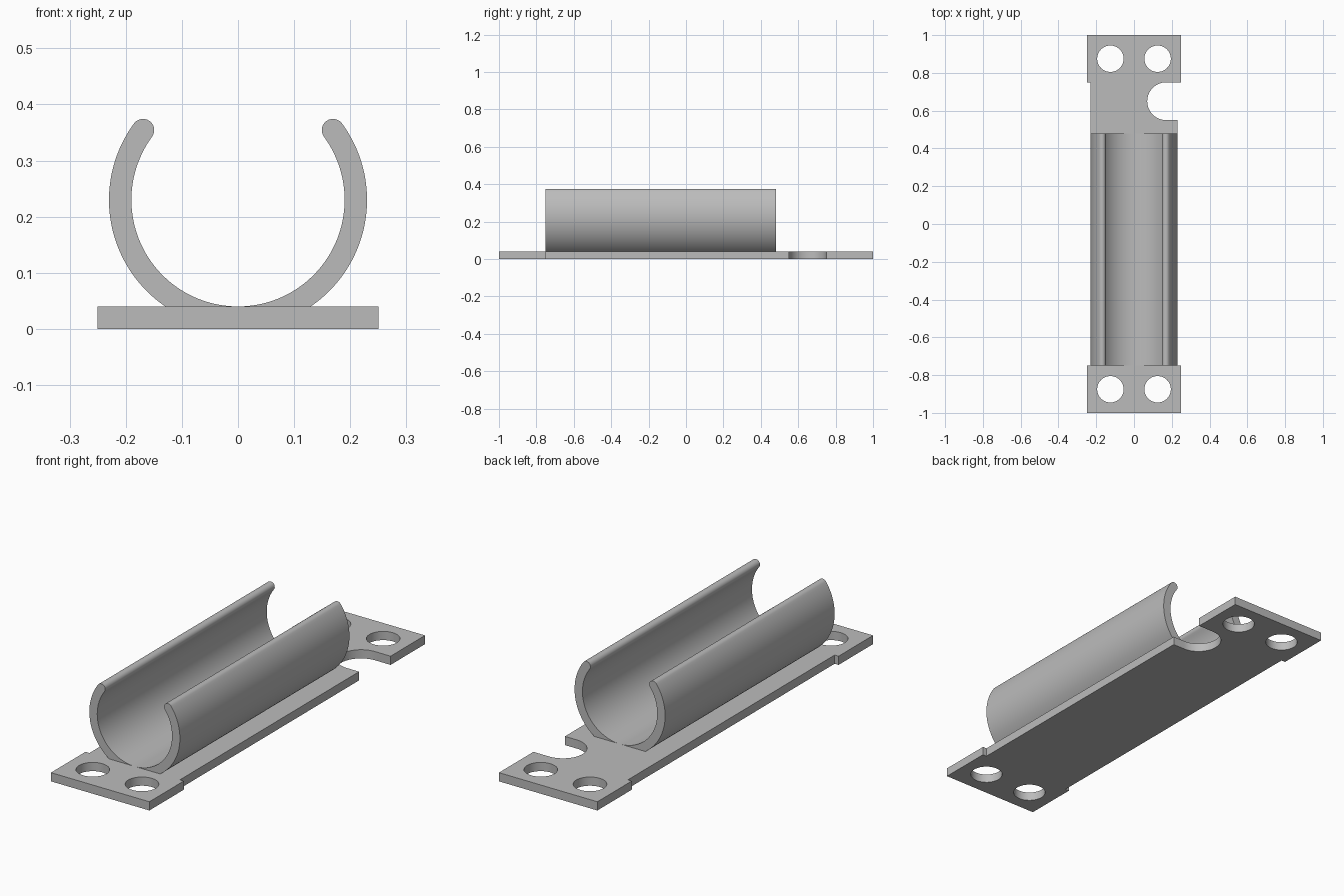
import bpy, bmesh
from math import sin, cos, radians

if "Cube" in bpy.data.objects:
    bpy.data.objects.remove(bpy.data.objects["Cube"], do_unlink=True)

THICK = 0.04           # plate and clip wall thickness
RADIUS = 0.23          # clip outer radius, also its centre height

grey = bpy.data.materials.new("plain_grey")
grey.use_nodes = True
colour = (0.5, 0.5, 0.5, 1)
grey.diffuse_color = colour
grey.node_tree.nodes["Principled BSDF"].inputs["Base Color"].default_value = colour


def arc(cx, cy, r, start, end, steps):
    angles = [radians(start + (end - start) * i / steps) for i in range(steps + 1)]
    return [(cx + r * cos(a), cy + r * sin(a)) for a in angles]


def prism(name, points, offset):
    """Extrude a closed outline of 3D points along an offset."""
    bm = bmesh.new()
    face = bm.faces.new([bm.verts.new(p) for p in points])
    result = bmesh.ops.extrude_face_region(bm, geom=[face], use_keep_orig=True)
    moved = [v for v in result["geom"] if isinstance(v, bmesh.types.BMVert)]
    bmesh.ops.translate(bm, verts=moved, vec=offset)
    bmesh.ops.recalc_face_normals(bm, faces=bm.faces)
    mesh = bpy.data.meshes.new(name)
    bm.to_mesh(mesh)
    bm.free()
    mesh.materials.append(grey)
    obj = bpy.data.objects.new(name, mesh)
    bpy.context.collection.objects.link(obj)
    return obj


def smooth(obj):
    bpy.ops.object.select_all(action="DESELECT")
    obj.select_set(True)
    bpy.context.view_layer.objects.active = obj
    bpy.ops.object.shade_smooth_by_angle(angle=radians(30))


# Base plate: wide end tabs, narrow middle, round-ended notch on the left edge
outline = [(-0.25, -1), (0.25, -1), (0.25, -0.75), (RADIUS, -0.75), (RADIUS, 0.55)]
outline += arc(0.17, 0.65, 0.1, 270, 90, 32)
outline += [(0.25, 0.75), (0.25, 1), (-0.25, 1), (-0.25, 0.75),
            (-RADIUS, 0.75), (-RADIUS, -0.75), (-0.25, -0.75)]
plate = prism("base_plate", [(x, y, 0) for x, y in outline], (0, 0, THICK))

# Screw holes through the end tabs
for x in (-0.125, 0.125):
    for y in (-0.875, 0.875):
        ring = arc(x, y, 0.07, 0, 360, 48)[:-1]
        cutter = prism("hole_cutter", [(px, py, -0.1) for px, py in ring], (0, 0, 0.3))
        cutter.hide_render = True
        bpy.context.view_layer.objects.active = plate
        cut = plate.modifiers.new("hole", "BOOLEAN")
        cut.operation = "DIFFERENCE"
        cut.solver = "EXACT"
        cut.object = cutter
        bpy.ops.object.modifier_apply(modifier=cut.name)
        bpy.data.objects.remove(cutter, do_unlink=True)
smooth(plate)

# Open tube clip: C-shaped profile with rounded lips, sunk into the plate
tip = 36.3
mid = RADIUS - THICK / 2
tip_x = mid * cos(radians(tip))
tip_z = RADIUS + mid * sin(radians(tip))
profile = arc(0, RADIUS, RADIUS, 180 - tip, 360 + tip, 96)
profile = [(x, max(z, THICK / 2)) for x, z in profile]
profile += arc(tip_x, tip_z, THICK / 2, tip, tip + 180, 12)[1:-1]
profile += arc(0, RADIUS, RADIUS - THICK, 360 + tip, 180 - tip, 96)
profile += arc(-tip_x, tip_z, THICK / 2, -tip, 180 - tip, 12)[1:-1]
clip = prism("tube_clip", [(x, -0.75, z) for x, z in profile], (0, 1.23, 0))
smooth(clip)
